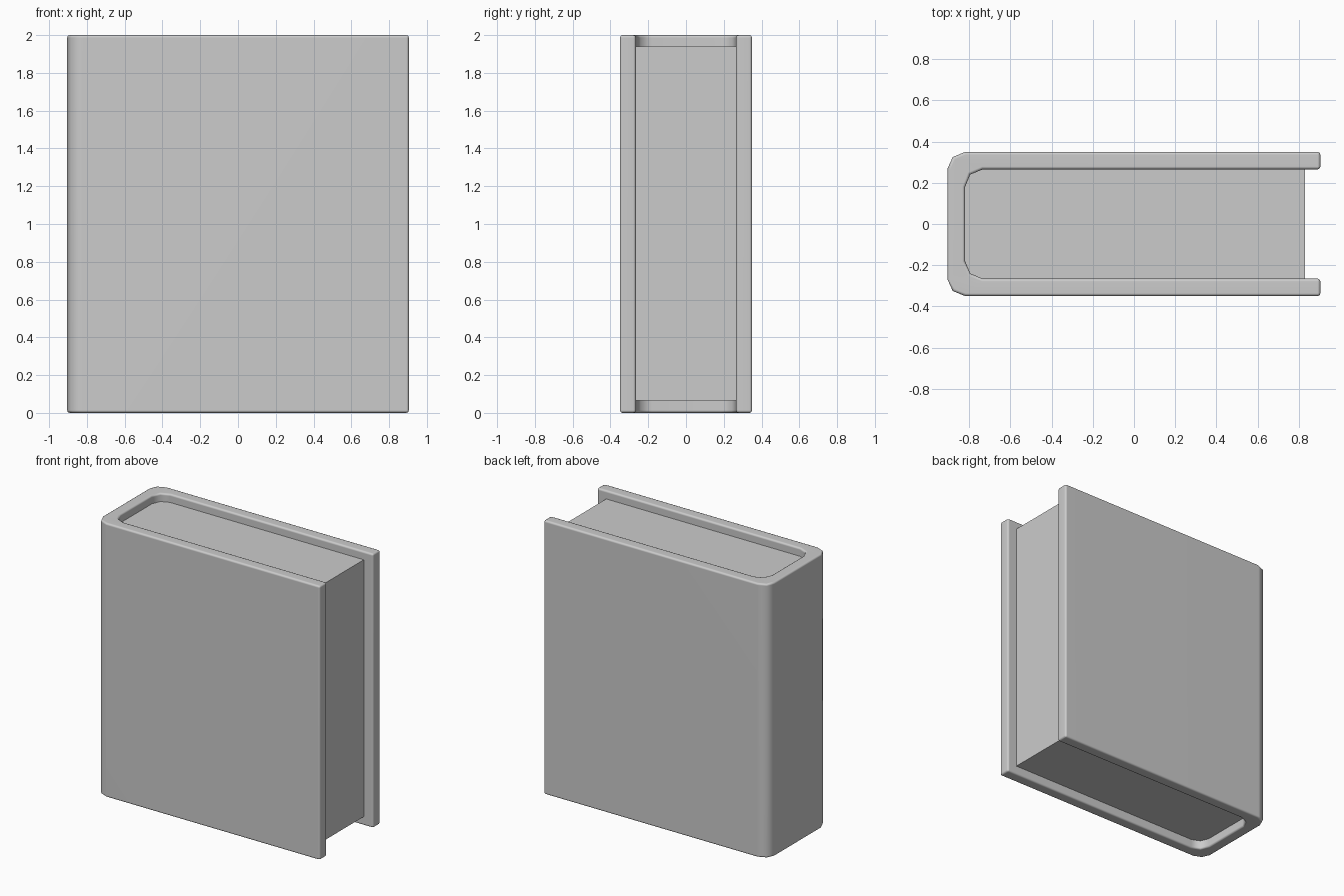
import bpy
import bmesh
import math

cube = bpy.data.objects.get("Cube")
if cube:
    bpy.data.objects.remove(cube, do_unlink=True)

grey = bpy.data.materials.new("plain_grey")
grey.use_nodes = True
grey.diffuse_color = (0.6, 0.6, 0.6, 1)
grey.node_tree.nodes["Principled BSDF"].inputs["Base Color"].default_value = (0.6, 0.6, 0.6, 1)


def mirrored(half):
    """Close a half outline (y > 0) by mirroring it across y = 0."""
    return half + [(x, -y) for x, y in reversed(half)]


def extrude_outline(name, outline, bottom, top):
    bm = bmesh.new()
    face = bm.faces.new([bm.verts.new((x, y, bottom)) for x, y in outline])
    moved = bmesh.ops.extrude_face_region(bm, geom=[face])["geom"]
    verts = [v for v in moved if isinstance(v, bmesh.types.BMVert)]
    bmesh.ops.translate(bm, verts=verts, vec=(0, 0, top - bottom))
    bmesh.ops.recalc_face_normals(bm, faces=bm.faces)
    mesh = bpy.data.meshes.new(name)
    bm.to_mesh(mesh)
    bm.free()
    mesh.materials.append(grey)
    obj = bpy.data.objects.new(name, mesh)
    bpy.context.collection.objects.link(obj)
    return obj


# Rounded spine corners, from the board towards the spine
inner = [(-0.735, 0.265), (-0.795, 0.24), (-0.82, 0.18)]
outer = [(-0.82, 0.35), (-0.88, 0.325), (-0.905, 0.27)]

# Cover: two boards joined by the spine
front_edge = 0.905
half_cover = inner[::-1] + [(front_edge, 0.265), (front_edge, 0.35)] + outer
cover = extrude_outline("cover", mirrored(half_cover), 0, 2)

# Page block filling the cover, set in at top, bottom and front
half_pages = [(0.83, 0.265)] + inner
pages = extrude_outline("pages", mirrored(half_pages), 0.065, 1.94)

# Softened cover edges
bevel = cover.modifiers.new("edge_bevel", "BEVEL")
bevel.width = 0.014
bevel.segments = 2
bevel.limit_method = "ANGLE"
bevel.angle_limit = math.radians(60)
bpy.ops.object.select_all(action="DESELECT")
cover.select_set(True)
bpy.context.view_layer.objects.active = cover
bpy.ops.object.modifier_apply(modifier=bevel.name)
bpy.ops.object.shade_smooth_by_angle(angle=math.radians(50))
weighted = cover.modifiers.new("flat_boards", "WEIGHTED_NORMAL")
weighted.keep_sharp = True
